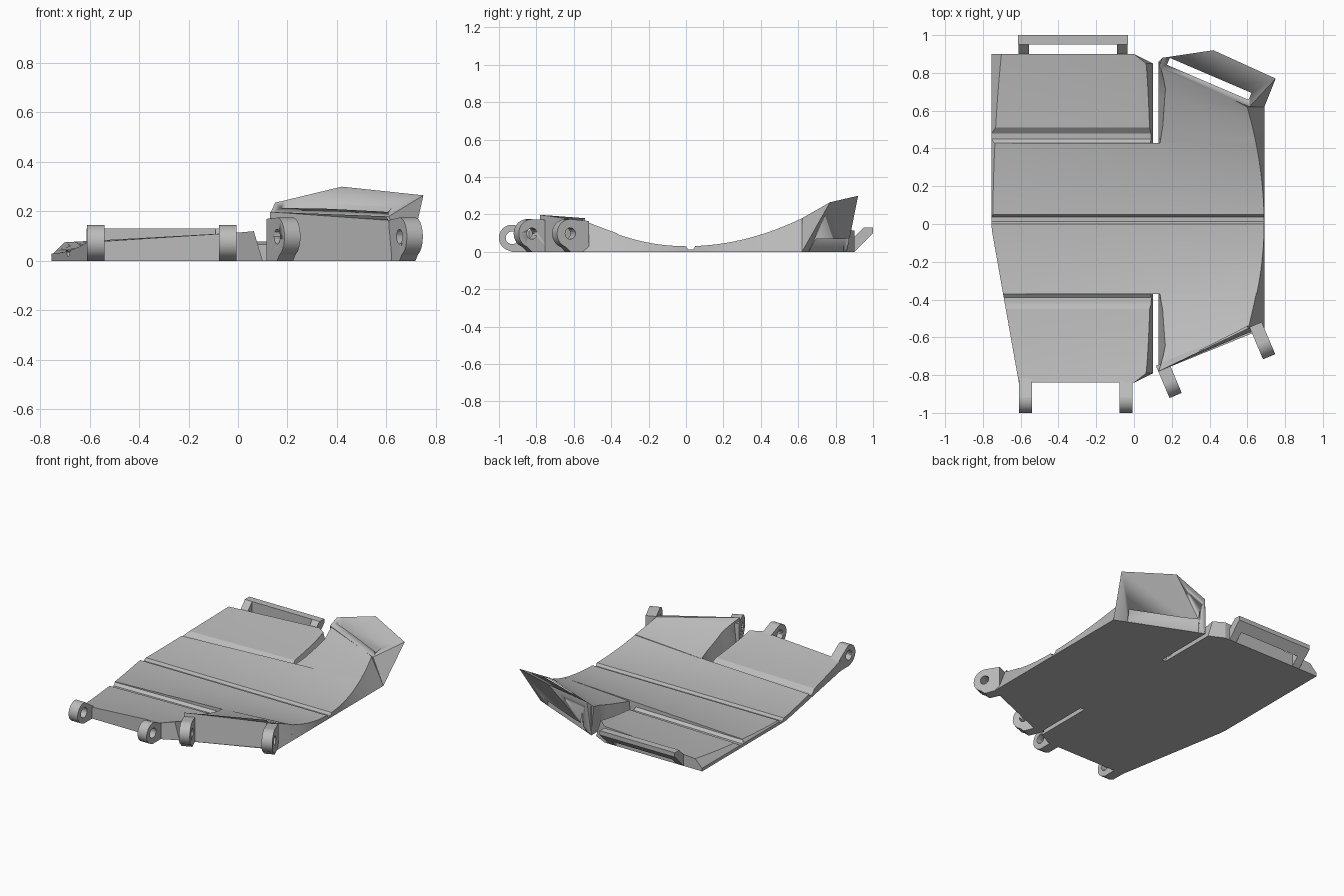
import bpy, bmesh, math
from mathutils import Vector

cube = bpy.data.objects.get("Cube")
if cube:
    bpy.data.objects.remove(cube)

grey = bpy.data.materials.new("plain_grey")
grey.use_nodes = True
GREY = (0.5, 0.5, 0.5, 1)
grey.diffuse_color = GREY
grey.node_tree.nodes["Principled BSDF"].inputs["Base Color"].default_value = GREY


def finish(name, bm):
    bmesh.ops.remove_doubles(bm, verts=bm.verts, dist=0.0005)
    bmesh.ops.recalc_face_normals(bm, faces=bm.faces)
    mesh = bpy.data.meshes.new(name)
    bm.to_mesh(mesh)
    bm.free()
    ob = bpy.data.objects.new(name, mesh)
    bpy.context.collection.objects.link(ob)
    mesh.materials.append(grey)
    bpy.ops.object.select_all(action='DESELECT')
    ob.select_set(True)
    bpy.context.view_layer.objects.active = ob
    bpy.ops.object.shade_smooth_by_angle(angle=math.radians(15))
    return ob


def plate(name, rows):
    """Flat-bottomed solid; each column is (bottom x, y, top x, top z)."""
    bm = bmesh.new()
    top = [[bm.verts.new((c[2], c[1], c[3])) for c in r] for r in rows]
    low = [[bm.verts.new((c[0], c[1], 0)) for c in r] for r in rows]
    n, m = len(rows), len(rows[0])
    for g in (top, low):
        for i in range(n - 1):
            for j in range(m - 1):
                bm.faces.new((g[i][j], g[i + 1][j], g[i + 1][j + 1], g[i][j + 1]))
    for i in range(n - 1):
        for j in (0, m - 1):
            bm.faces.new((top[i][j], low[i][j], low[i + 1][j], top[i + 1][j]))
    for j in range(m - 1):
        for i in (0, n - 1):
            bm.faces.new((top[i][j], low[i][j], low[i][j + 1], top[i][j + 1]))
    return finish(name, bm)


def prism(name, profile, width, origin, angle=0.0):
    """Extrude a (distance, z) profile sideways; distance runs towards -y at angle 0."""
    out = Vector((math.sin(angle), -math.cos(angle), 0))
    side = Vector((math.cos(angle), math.sin(angle), 0))
    bm = bmesh.new()
    vs = [bm.verts.new(Vector(origin) + out * d + Vector((0, 0, z)) - side * width / 2)
          for d, z in profile]
    face = bm.faces.new(vs)
    ext = bmesh.ops.extrude_face_region(bm, geom=[face])["geom"]
    bmesh.ops.translate(bm, vec=side * width,
                        verts=[v for v in ext if isinstance(v, bmesh.types.BMVert)])
    return finish(name, bm)


def cut(ob, cutter):
    mod = ob.modifiers.new("cut", 'BOOLEAN')
    mod.operation, mod.solver, mod.object = 'DIFFERENCE', 'EXACT', cutter
    bpy.context.view_layer.objects.active = ob
    bpy.ops.object.modifier_apply(modifier=mod.name)
    bpy.data.objects.remove(cutter)


def span(a, b, n):
    return [a + (b - a) * i / n for i in range(n + 1)]


def dish(y, end, rise):
    return 0.03 + rise * (y / end) ** 2


def left_x(y):
    return -0.755 + 0.177 * max(0, -y - 0.02)


def left_cols(y, z):
    """Left border: low lip with a bevel behind the centre, plain wall in front."""
    x = left_x(y)
    lip = min(z, 0.022)
    bevel = max(0, z - 0.022) if y > 0.03 else 0
    return [(x, y, x, lip if bevel else z), (x, y, x + bevel, z)]


# Central plate with a narrow fold groove
rows = []
ys = [(y, 0) for y in span(-0.37, 0, 9)]
ys += [(0.012, 0.018), (0.038, 0.018)] + [(y, 0) for y in span(0.05, 0.43, 9)]
for y, drop in ys:
    zl, zm = dish(y, 0.87, 0.045) - drop, dish(y, 0.79, 0.168) - drop
    end = 0.56 if y < 0 else 0.62
    zr = dish(y, end, 0.15) - drop
    rows.append(left_cols(y, zl) + [(0.13, y, 0.13, zm),
                (0.69, y, 0.69 - 0.6 * (zr - 0.028 + drop), zr)])
plate("central_plate", rows)

# Left panels, each starting with a fold groove
for name, s, start, end, corner in (("front_left_panel", -1, 0.365, 0.84, 0.79),
                                    ("rear_left_panel", 1, 0.425, 0.90, 0.85)):
    rows = []
    dists = [(start, 0), (start + 0.025, 0.022), (start + 0.055, 0.022)]
    dists += [(d, 0) for d in span(start + 0.085, end, 8)]
    for d, drop in dists:
        y = s * d
        zl, zr = dish(d, end, 0.045) - drop, dish(d, end, 0.09) - drop
        f = (d - start) / (end - start)
        yr = y - s * (end - corner) * f ** 4
        zm = zl + (zr - zl) * 0.87
        rows.append(left_cols(y, zl) + [(0, y, 0, zm), (0.1, yr, 0.1 - 0.3 * zr, zr)])
    plate(name, rows)

# Right panels with slanted outer ends
for name, s, start, el, er, tl in (("front_right_panel", -1, 0.365, 0.78, 0.54, 0.78),
                                   ("rear_right_panel", 1, 0.425, 0.86, 0.62, 0.80)):
    rows = []
    for f in span(0, 1, 9):
        dl, dr = start + (el - start) * f, start + (er - start) * f
        zl, zr = dish(dl, el, 0.168), dish(dr, er, 0.15)
        bev = 0.25 * zl * min(1, 3 * (1 - f)) * min(1, 0.4 + 3 * f)
        inset = 0.6 * (zr - 0.028)
        # the slanted front edge runs on along the inset corner
        yr = s * (dr + (0.43 * inset * f if s < 0 else 0))
        xt = 0.69 - inset
        rows.append([(0.13, s * dl, 0.13 + bev, zl), (0.69, s * dr, xt, zr)])
        rows[-1][1] = (0.69 if s > 0 or f < 1 else xt + inset, yr if f < 1 else s * er, xt, zr)
    plate(name, rows)

# Upswept rear wing with a strap slot
bm = bmesh.new()
for p in ((0.13, 0.86, 0), (0.69, 0.62, 0), (0.13, 0.83, 0.19), (0.61, 0.62, 0.18),
          (0.15, 0.88, 0.235), (0.42, 0.92, 0.30), (0.75, 0.77, 0.265)):
    bm.verts.new(p)
bmesh.ops.convex_hull(bm, input=bm.verts)
wing = finish("rear_wing", bm)
slant = math.atan2(-0.24, 0.56)
slot = prism("slot_cutter", [(-0.04, -0.1), (0.0, -0.1), (0.0, 0.5), (-0.04, 0.5)],
             0.47, (0.39, 0.75, 0), slant)
cut(wing, slot)

# Rear strap loop: two legs and a bar
leg = [(-0.88, 0), (-0.9, 0), (-1.0, 0.1), (-1.0, 0.13), (-0.95, 0.13), (-0.88, 0.06)]
bar = [(-0.95, 0.05), (-1.0, 0.1), (-1.0, 0.13), (-0.95, 0.13)]
prism("loop_leg_right", leg, 0.055, (-0.583, 0, 0))
prism("loop_leg_left", leg, 0.055, (-0.063, 0, 0))
prism("loop_bar", bar, 0.58, (-0.323, 0, 0))


# Front hinge lugs with pin holes
def lug(name, x, y, angle, reach, rad, zc, hole, back_z):
    c = reach - rad
    prof = [(c + rad * math.cos(a), zc + rad * math.sin(a))
            for a in (math.radians(t) for t in range(100, -71, -10))]
    prof += [(c, 0), (-0.03, 0), (-0.03, back_z)]
    ob = prism(name, prof, 0.07, (x, y, 0), angle)
    ring = [(c + hole * math.cos(t * math.tau / 20), zc + hole * math.sin(t * math.tau / 20))
            for t in range(20)]
    cut(ob, prism("pin_cutter", ring, 0.2, (x, y, 0), angle))


lug("hinge_lug_1", -0.575, -0.84, 0, 0.16, 0.07, 0.075, 0.034, 0.07)
lug("hinge_lug_2", -0.042, -0.84, 0, 0.16, 0.07, 0.075, 0.034, 0.1)
lug("hinge_lug_3", 0.16, -0.765, 0.4, 0.155, 0.077, 0.098, 0.03, 0.17)
lug("hinge_lug_4", 0.655, -0.56, 0.4, 0.155, 0.077, 0.098, 0.03, 0.165)
